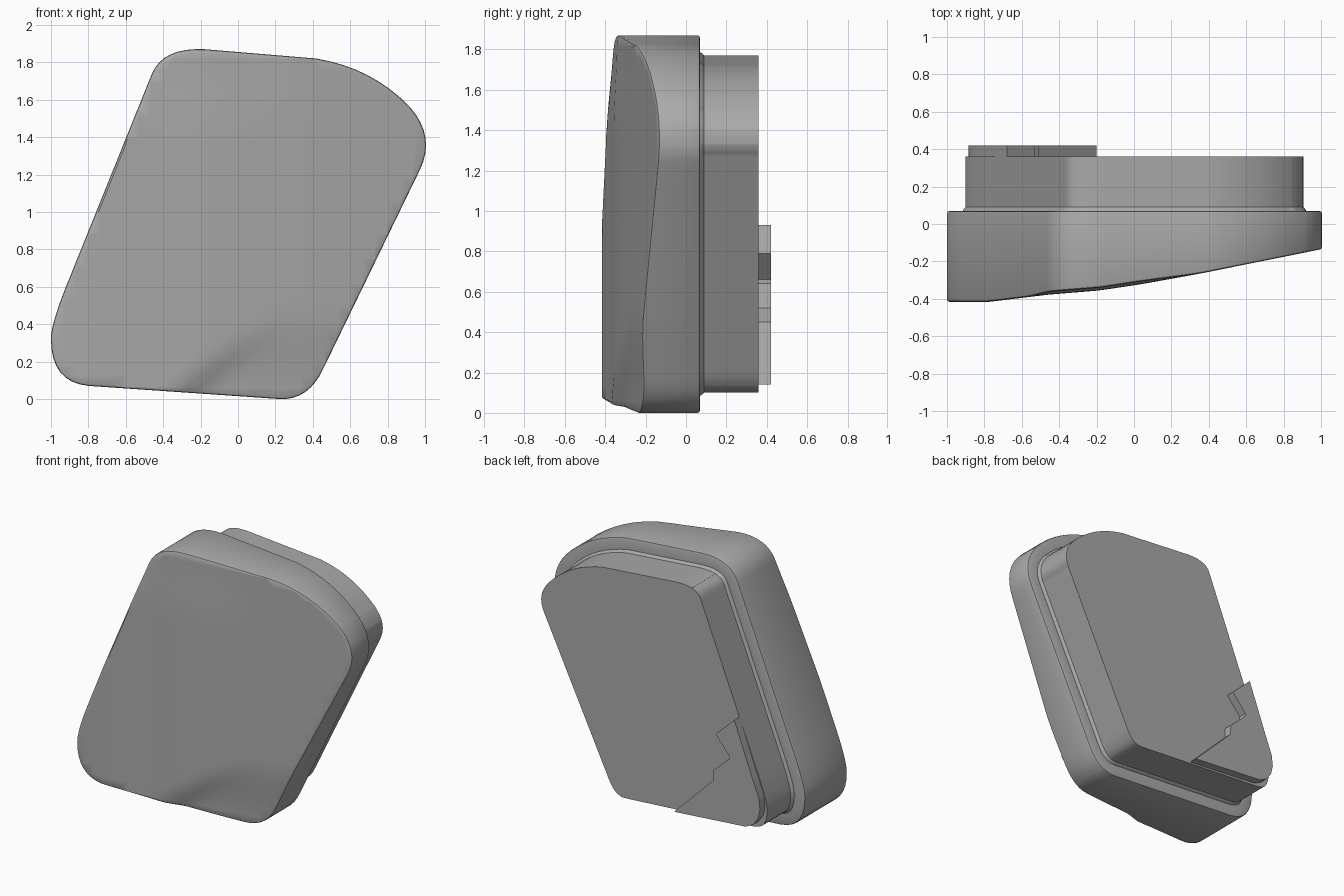
import bpy, bmesh, math
from mathutils import Vector

if "Cube" in bpy.data.objects:
    bpy.data.objects.remove(bpy.data.objects["Cube"])

grey = bpy.data.materials.new("plain grey")
grey.use_nodes = True
COLOUR = (0.4, 0.4, 0.4, 1)
grey.diffuse_color = COLOUR
grey.node_tree.nodes["Principled BSDF"].inputs["Base Color"].default_value = COLOUR


def make_object(name, bm, angle=30):
    bmesh.ops.recalc_face_normals(bm, faces=bm.faces[:])
    mesh = bpy.data.meshes.new(name)
    bm.to_mesh(mesh)
    bm.free()
    mesh.materials.append(grey)
    ob = bpy.data.objects.new(name, mesh)
    bpy.context.collection.objects.link(ob)
    return ob


def smooth(ob, angle):
    bpy.ops.object.select_all(action="DESELECT")
    ob.select_set(True)
    bpy.context.view_layer.objects.active = ob
    bpy.ops.object.shade_smooth_by_angle(angle=math.radians(angle))


def ramp(t):
    t = max(0, min(1, t))
    return t * t * (3 - 2 * t)


# Outline in x and z: each corner is a curve of start, control and end points
corners = [
    ((-.46, 1.74), (-.40, 1.88), (-.18, 1.87)),
    ((.42, 1.82), (.72, 1.77), (.92, 1.56)),
    ((.92, 1.56), (1.06, 1.40), (.97, 1.22)),
    ((.46, .17), (.38, -.01), (.22, 0)),
    ((-.80, .07), (-1, .09), (-1, .32)),
    ((-1, .32), (-1, .40), (-.92, .60)),
]


def outline(steps=8):
    pts = []
    for a, b, c in corners:
        a, b, c = Vector(a), Vector(b), Vector(c)
        for i in range(steps + 1):
            t = i / steps
            p = a * (1 - t) ** 2 + b * 2 * t * (1 - t) + c * t * t
            if not pts or (p - pts[-1]).length > 1e-4:
                pts.append(p)
    return pts


# Sloping front: depth across the width, with a dent near the bottom
depth = [(-1.1, -.415), (-.78, -.417), (-.46, -.378), (-.18, -.355),
         (.05, -.32), (.36, -.264), (1.1, -.115)]


def front_y(x, z):
    for (x0, y0), (x1, y1) in zip(depth, depth[1:]):
        if x0 <= x <= x1:
            y = y0 + (y1 - y0) * (x - x0) / (x1 - x0)
            break
    y += .015 * ramp((z - 1.4) / .45) * ramp((.4 - x) / .4)
    below = (x + .35) * .6 - (z - .06) * .8
    return y + .045 * ramp(below / .12) * ramp((.5 - z) / .5)


# Body: gridded front cap, then rings back through the flange and the step
bm = bmesh.new()
bm.faces.new([bm.verts.new((p.x, 0, p.y)) for p in outline()])
for axis, low, high in (((1, 0, 0), -1, 1), ((0, 0, 1), 0, 1.88)):
    n = 30
    for i in range(1, n):
        at = Vector(axis) * (low + (high - low) * i / n)
        bmesh.ops.bisect_plane(bm, geom=bm.verts[:] + bm.edges[:] + bm.faces[:],
                               plane_co=at, plane_no=axis, dist=.004)

edge = next(e for e in bm.edges if e.is_boundary)
loop = [edge.verts[0], edge.verts[1]]
while True:
    here = loop[-1]
    nxt = next(e.other_vert(here) for e in here.link_edges
               if e.is_boundary and e.other_vert(here) is not loop[-2])
    if nxt is loop[0]:
        break
    loop.append(nxt)

base = [v.co.copy() for v in loop]
count = len(base)
area = sum(base[i - 1].x * base[i].z - base[i].x * base[i - 1].z for i in range(count))
outward = []
for i in range(count):
    d = (base[(i + 1) % count] - base[i - 1]).normalized()
    outward.append(Vector((d.z, 0, -d.x)) * (1 if area > 0 else -1))

for v, p, o in zip(loop, base, outward):
    v.co = p - o * .012
for v in bm.verts:
    v.co.y = front_y(v.co.x, v.co.z)
edge_y = [v.co.y for v in loop]


def add_ring(previous, offset, ys):
    ring = [bm.verts.new((p.x + o.x * offset, y, p.z + o.z * offset))
            for p, o, y in zip(base, outward, ys)]
    for i in range(count):
        j = (i + 1) % count
        bm.faces.new((previous[i], previous[j], ring[j], ring[i]))
    return ring


ring = add_ring(loop, -.003, [y + .005 for y in edge_y])
ring = add_ring(ring, 0, [y + .015 for y in edge_y])
for offset, y in ((0, .055), (-.004, .066), (-.015, .07), (-.085, .07),
                  (-.09, .08), (-.1, .09), (-.1, .36)):
    ring = add_ring(ring, offset, [y] * count)
bm.faces.new(ring)
body = make_object("body", bm)


# Two counterbored screw holes
def cut_cylinder(name, x, z, radius, y0, y1):
    cutter_bm = bmesh.new()
    bmesh.ops.create_cone(cutter_bm, cap_ends=True, segments=64, radius1=radius,
                          radius2=radius, depth=y1 - y0)
    for v in cutter_bm.verts:
        v.co = Vector((v.co.x + x, v.co.z + (y0 + y1) / 2, v.co.y + z))
    cutter = make_object(name, cutter_bm)
    mod = body.modifiers.new(name, "BOOLEAN")
    mod.operation, mod.solver, mod.object = "DIFFERENCE", "EXACT", cutter
    bpy.context.view_layer.objects.active = body
    bpy.ops.object.modifier_apply(modifier=name)
    bpy.data.objects.remove(cutter)


for x, z in ((.36, 1.18), (.045, .81)):
    cut_cylinder("counterbore", x, z, .22, -.8, -.05)
    cut_cylinder("screw_hole", x, z, .088, -.8, .8)
smooth(body, 35)

# Notched plate in the lower corner of the back
profile = [(-.68, .93), (-.53, .79), (-.64, .66), (-.64, .64), (-.51, .52),
           (-.51, .45), (-.20, .14), (-.77, .185), (-.83, .215), (-.87, .27),
           (-.885, .34), (-.875, .42), (-.82, .56)]
bm = bmesh.new()
face = bm.faces.new([bm.verts.new((x, .355, z)) for x, z in profile])
extruded = bmesh.ops.extrude_face_region(bm, geom=[face])
bmesh.ops.translate(bm, vec=(0, .065, 0),
                    verts=[g for g in extruded["geom"] if isinstance(g, bmesh.types.BMVert)])
# Close the underside again if the extrusion removed it
if not face.is_valid:
    bmesh.ops.holes_fill(bm, edges=[e for e in bm.edges if e.is_boundary], sides=0)
smooth(make_object("back_plate", bm), 30)
